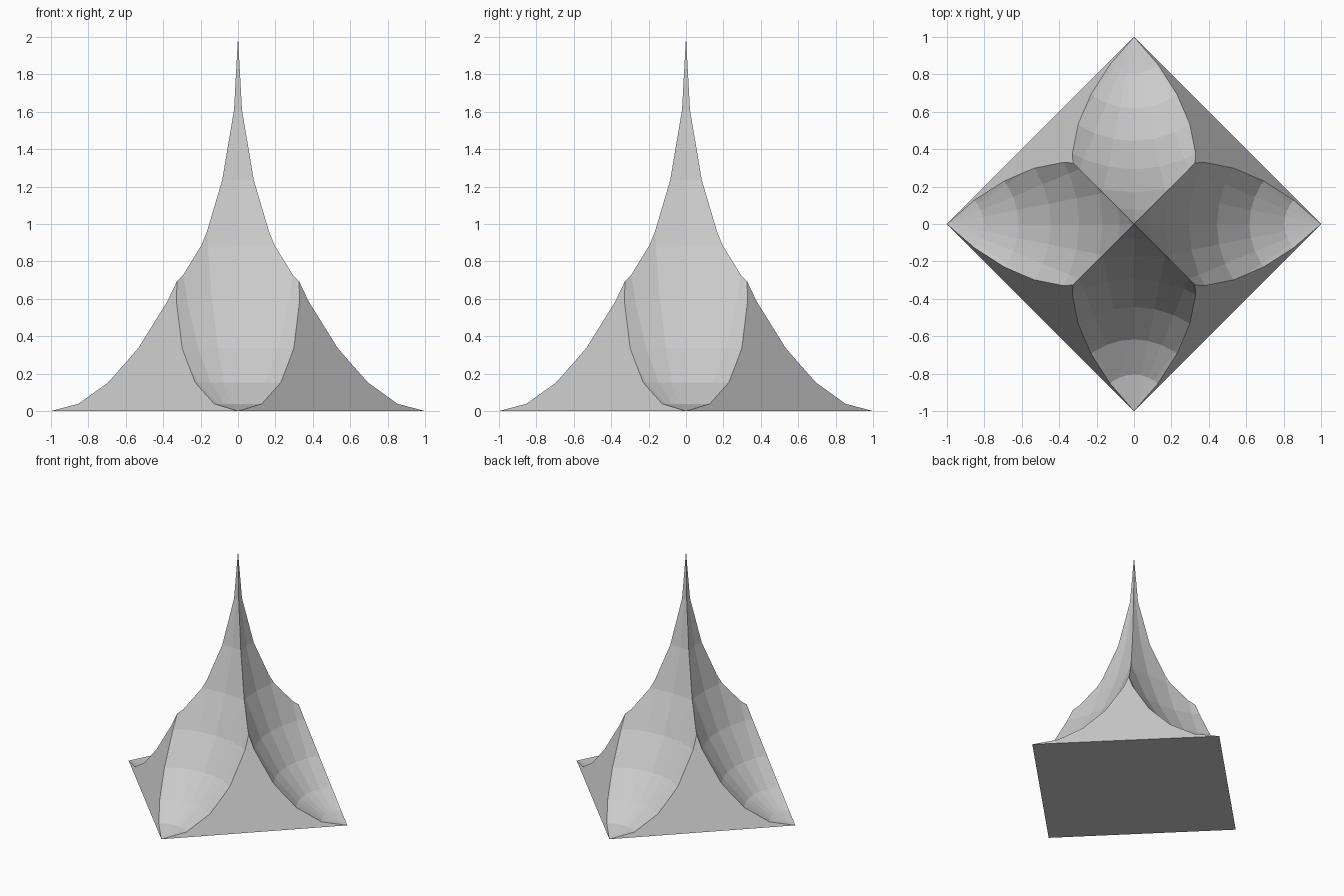
import bpy, bmesh
from math import atan2, pi
from mathutils import Matrix, Vector

if "Cube" in bpy.data.objects:
    bpy.data.objects.remove(bpy.data.objects["Cube"])

TIP = 1.98      # height of the blunt tip
H = 2.0         # height of the uncut pyramid

bm = bmesh.new()

# One scoop: part of a stretched sphere that hangs over the +x corner
bmesh.ops.create_uvsphere(bm, u_segments=32, v_segments=16, radius=1.0)
bmesh.ops.transform(bm, verts=bm.verts,
                    matrix=Matrix.Translation((1, 0, H)) @ Matrix.Diagonal((1, 1, H, 1)))
bmesh.ops.delete(bm, geom=[v for v in bm.verts if v.co.z > H + 0.001], context='VERTS')


def trim(co, no):
    """Cut away everything on the positive side of a plane."""
    bmesh.ops.bisect_plane(bm, geom=bm.verts[:] + bm.edges[:] + bm.faces[:], dist=1e-6,
                           plane_co=co, plane_no=Vector(no).normalized(), clear_outer=True)


for s in (1, -1):
    trim((0, 0, 0), (-1, s, 0))            # diagonal ridges
for s in (1, -1):
    trim((1, 0, 0), (1, s, 1 / H))         # pyramid sides
trim((0, 0, TIP), (0, 0, 1))               # blunt tip

# Repeat the scoop around the four corners
patch = bm.verts[:] + bm.edges[:] + bm.faces[:]
for i in (1, 2, 3):
    new = bmesh.ops.duplicate(bm, geom=patch)["geom"]
    bmesh.ops.rotate(bm, verts=[g for g in new if isinstance(g, bmesh.types.BMVert)],
                     cent=(0, 0, 0), matrix=Matrix.Rotation(i * pi / 2, 3, 'Z'))
bmesh.ops.remove_doubles(bm, verts=bm.verts, dist=2e-5)

# Flat side panels between the scoops
for sx in (1, -1):
    for sy in (1, -1):
        rim = [v for v in bm.verts if sx * v.co.x > -1e-4 and sy * v.co.y > -1e-4
               and abs(sx * v.co.x + sy * v.co.y + v.co.z / H - 1) < 1e-4]
        rim.sort(key=lambda v: sx * v.co.x - sy * v.co.y)
        bm.faces.new(rim)

# Square base and tiny tip cap
for z in (0, TIP):
    ring = [v for v in bm.verts if abs(v.co.z - z) < 1e-4]
    ring.sort(key=lambda v: atan2(v.co.y, v.co.x + 1e-7))
    if len(ring) > 2:
        bm.faces.new(ring)

bmesh.ops.recalc_face_normals(bm, faces=bm.faces)
mesh = bpy.data.meshes.new("scooped_spire")
bm.to_mesh(mesh)
bm.free()
obj = bpy.data.objects.new("scooped_spire", mesh)
bpy.context.collection.objects.link(obj)
